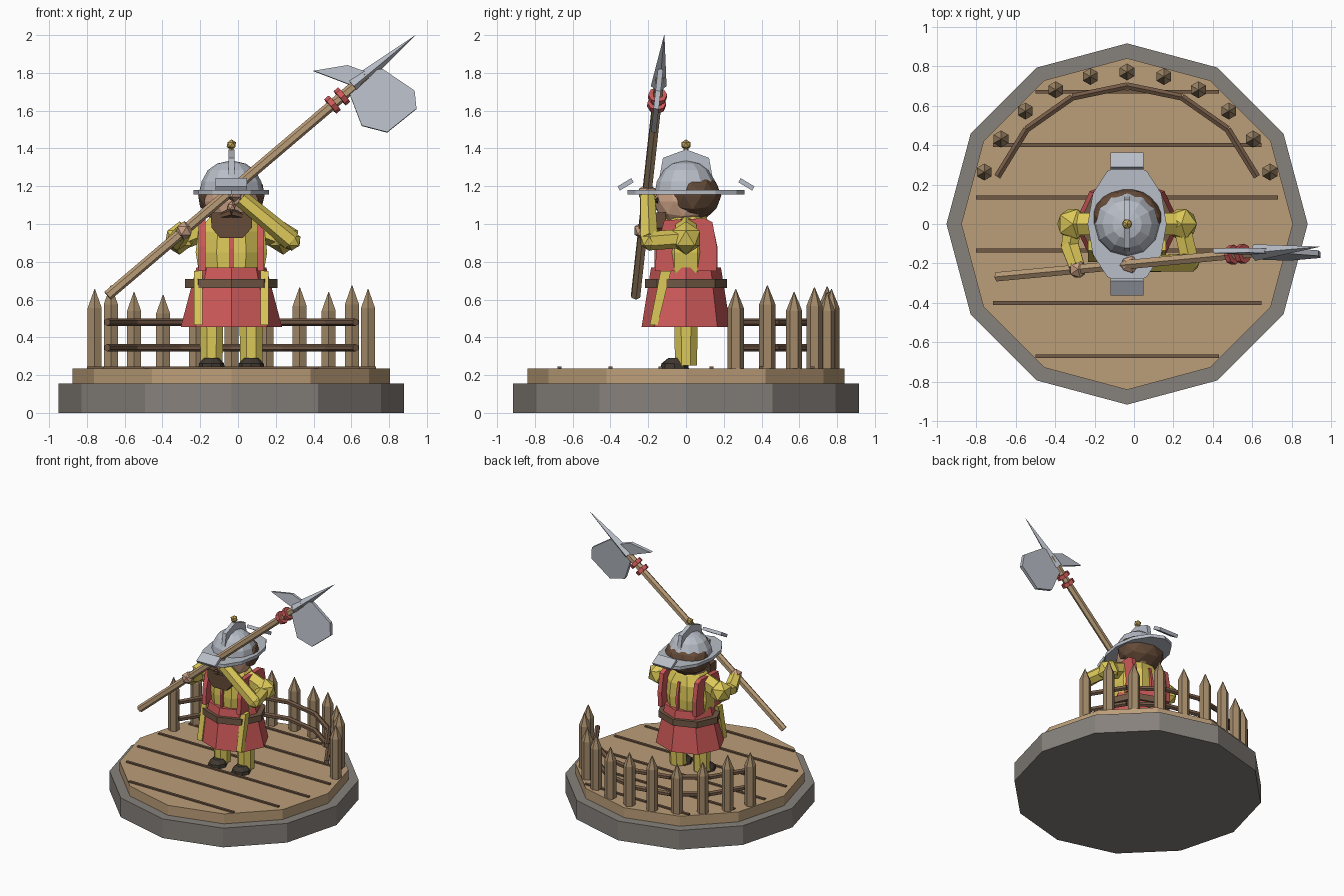
import bpy, bmesh, math
from math import sin, cos, radians, pi
from mathutils import Vector, Matrix

if "Cube" in bpy.data.objects:
    bpy.data.objects.remove(bpy.data.objects["Cube"])

CX = -0.035  # centre of base and figure

def mat(name, c):
    m = bpy.data.materials.new(name)
    m.diffuse_color = (*c, 1)
    m.use_nodes = True
    m.node_tree.nodes["Principled BSDF"].inputs["Base Color"].default_value = m.diffuse_color
    return m

STONE = mat("stone", (.24, .22, .20))
WOOD = mat("wood", (.50, .34, .19))
POST = mat("post_wood", (.36, .25, .14))
DARK = mat("dark_wood", (.17, .10, .06))
RED = mat("red_cloth", (.62, .10, .10))
YEL = mat("yellow_cloth", (.72, .58, .10))
SKIN = mat("skin", (.58, .35, .23))
HAIR = mat("hair", (.13, .07, .04))
BOOT = mat("boot", (.05, .04, .03))
STEEL = mat("steel", (.48, .51, .57))
GOLD = mat("gold", (.55, .38, .10))

def finish(name, bm, m):
    bmesh.ops.recalc_face_normals(bm, faces=bm.faces[:])
    me = bpy.data.meshes.new(name)
    bm.to_mesh(me)
    bm.free()
    me.materials.append(m)
    ob = bpy.data.objects.new(name, me)
    bpy.context.collection.objects.link(ob)
    return ob

def loft(name, rings, n, m, x=0, y=0, phase=0):
    """Stack of elliptical n-gon rings (z, rx, ry[, dy])."""
    bm = bmesh.new()
    prev = None
    for z, rx, ry, *d in rings:
        dy = d[0] if d else 0
        cur = [bm.verts.new((x + rx * cos(phase + 2 * pi * i / n),
                             y + dy + ry * sin(phase + 2 * pi * i / n), z)) for i in range(n)]
        if prev:
            for i in range(n):
                bm.faces.new((prev[i], prev[(i + 1) % n], cur[(i + 1) % n], cur[i]))
        else:
            bm.faces.new(cur)
        prev = cur
    bm.faces.new(prev)
    return finish(name, bm, m)

def rod(name, p, q, r, m, n=6, r2=None):
    p, q = Vector(p), Vector(q)
    bm = bmesh.new()
    M = Matrix.Translation((p + q) / 2) @ (q - p).to_track_quat('Z', 'Y').to_matrix().to_4x4()
    bmesh.ops.create_cone(bm, cap_ends=True, segments=n, radius1=r, radius2=r if r2 is None else r2,
                          depth=(q - p).length, matrix=M)
    return finish(name, bm, m)

def box(name, c, s, m, rx=0):
    bm = bmesh.new()
    bmesh.ops.create_cube(bm, size=1, matrix=Matrix.Translation(c) @ Matrix.Rotation(rx, 4, 'X')
                          @ Matrix.Diagonal((*s, 1)))
    return finish(name, bm, m)

def ball(name, c, s, m, sub=1):
    bm = bmesh.new()
    bmesh.ops.create_icosphere(bm, subdivisions=sub, radius=1,
                               matrix=Matrix.Translation(c) @ Matrix.Diagonal((*s, 1)))
    return finish(name, bm, m)

def plate(name, pts, offset, m):
    """Extrude a closed 3D outline by the vector +-offset."""
    bm = bmesh.new()
    o = Vector(offset)
    a = [bm.verts.new(Vector(p) - o) for p in pts]
    b = [bm.verts.new(Vector(p) + o) for p in pts]
    bm.faces.new(a)
    bm.faces.new(b)
    for i in range(len(a)):
        j = (i + 1) % len(a)
        bm.faces.new((a[i], a[j], b[j], b[i]))
    return finish(name, bm, m)

# Round base, deck and plank gaps
loft("stone_base", [(0, .915, .915), (.155, .915, .915)], 12, STONE, CX)
loft("wood_deck", [(.15, .84, .84), (.235, .84, .84)], 12, WOOD, CX)
for y, h in ((.135, .765), (.40, .68), (.67, .465)):
    for s in (1, -1):
        box("plank_gap", (CX, s * y, .237), (2 * h, .02, .016), DARK)

# Fence: pointed posts on an arc, two rails
peaks = [.655, .675, .64, .625, .67, .655, .64, .665, .64, .675, .655]
for i, top in enumerate(peaks):
    a = radians(160 - 14 * i)
    loft("fence_post", [(.23, .043, .043), (top - .1, .043, .043), (top, .002, .002)], 6, POST,
         CX + .77 * cos(a), .77 * sin(a), pi / 2)
arc = [radians(160 - 140 * i / 6) for i in range(7)]
for z in (.345, .48):
    pts = [(CX + .70 * cos(a), .70 * sin(a), z) for a in arc]
    for p, q in zip(pts, pts[1:]):
        rod("fence_rail", p, q, .02, DARK)

# Legs and shoes
for s in (1, -1):
    x = CX + s * .105
    loft("leg", [(.25, .063, .063), (.48, .067, .067)], 8, YEL, x, 0, pi / 8)
    loft("shoe", [(.235, .07, .075), (.262, .066, .07), (.29, .038, .045, .01)], 8, BOOT, x, -.06)

# Skirt, belt and trim strips
loft("skirt", [(.455, .268, .235), (.77, .185, .185)], 8, RED, CX)
loft("belt", [(.66, .245, .218), (.71, .245, .218)], 8, DARK, CX)
for s in (1, -1):
    x = CX + s * .175
    plate("skirt_trim", [(x, -.192, .465), (x, -.15, .465), (x, -.08, .75), (x, -.135, .75)], (.022, 0, 0), YEL)

# Torso with vertical red bands
loft("torso", [(.74, .185, .155), (.85, .205, .16), (.96, .19, .15), (1.03, .13, .12), (1.07, .07, .07)],
     8, YEL, CX, 0, pi / 8)
for s in (1, -1):
    x = CX + s * .155
    plate("jerkin_band", [(x, -.165, .75), (x, -.155, .88), (x, -.115, 1.02), (x, .10, 1.03), (x, .14, 1.01),
                          (x, .165, .87), (x, .16, .75)], (.018, 0, 0), RED)
plate("centre_band", [(CX, -.165, .75), (CX, -.168, .87), (CX, -.145, .98), (CX, .145, .98), (CX, .168, .87),
                      (CX, .165, .75)], (.01, 0, 0), RED)

# Halberd plane leans with height
def hp(x, z):
    return (x, -.335 + .11 * z, z)

# Arms and hands
arms = [(-1, (-.325, -.11, .91), hp(-.285, .965)), (1, (.285, -.195, .91), (-.02, -.205, 1.165))]
for s, elbow, hand in arms:
    sh = (CX + s * .275, 0, .925)
    rod("upper_sleeve", (CX + s * .13, 0, .98), sh, .065, YEL, 6)
    ball("shoulder_puff", sh, (.088, .088, .088), YEL)
    rod("upper_arm", sh, elbow, .05, YEL, 6)
    ball("elbow", elbow, (.052, .052, .052), YEL)
    rod("forearm", elbow, Vector(elbow).lerp(Vector(hand), .88), .052, YEL, 6, .045)
    ball("hand", hand, (.05, .05, .05), SKIN)

# Head, hair and beard
ball("head", (CX, -.015, 1.12), (.15, .155, .15), SKIN, 2)
ball("hair", (CX, .035, 1.15), (.185, .152, .135), HAIR, 2)
ball("nose", (CX, -.175, 1.09), (.025, .03, .03), SKIN)
plate("beard", [(CX + a, -.145, z) for a, z in ((-.11, 1.06), (.11, 1.06), (.108, .98), (.06, .925),
                                                (-.06, .925), (-.105, .98))], (0, .04, 0), HAIR)
for s in (1, -1):
    rod("moustache", (CX, -.185, 1.06), (CX + s * .095, -.165, 1.03), .024, HAIR, 6, .01)
    ball("eye", (CX + s * .055, -.15, 1.125), (.016, .016, .016), BOOT)

# Helmet: dome, brim, turned-up tips, crest, finial
loft("helmet_dome", [(1.165, .168, .165), (1.225, .158, .155), (1.285, .125, .122), (1.32, .075, .075),
                     (1.336, .004, .004)], 12, STEEL, CX)
loft("helmet_brim", [(1.155, .2, .31), (1.18, .2, .31)], 12, STEEL, CX)
for s in (1, -1):
    box("brim_tip", (CX, s * .32, 1.21), (.166, .085, .025), STEEL, -s * radians(31))
plate("helmet_crest", [(CX, .14, 1.25), (CX, .122, 1.35), (CX, 0, 1.395), (CX, -.122, 1.35), (CX, -.14, 1.25),
                       (CX, 0, 1.31)], (.016, 0, 0), STEEL)
rod("finial_stem", (CX, 0, 1.38), (CX, 0, 1.41), .012, GOLD)
ball("finial", (CX, 0, 1.42), (.028, .028, .028), GOLD)

# Halberd: pole, red bindings, spike, beak and axe blade
rod("pole", hp(-.69, .62), hp(.68, 1.785), .027, WOOD, 6)
axis = (Vector(hp(.68, 1.785)) - Vector(hp(-.69, .62))).normalized()
for x, z in ((.50, 1.632), (.55, 1.675)):
    c = Vector(hp(x, z))
    rod("binding", c - axis * .015, c + axis * .015, .05, RED, 8)
T = Vector((0, 1, -.11)).normalized()
plate("axe_blade", [hp(*p) for p in ((.59, 1.69), (.655, 1.52), (.79, 1.485), (.945, 1.61), (.935, 1.705),
                                     (.765, 1.82), (.69, 1.81), (.63, 1.73))], T * .014, STEEL)
plate("beak", [hp(*p) for p in ((.40, 1.81), (.58, 1.84), (.69, 1.80), (.61, 1.73))], T * .012, STEEL)
rod("spike", hp(.61, 1.73), hp(.94, 2.0), .042, STEEL, 4, .001)
